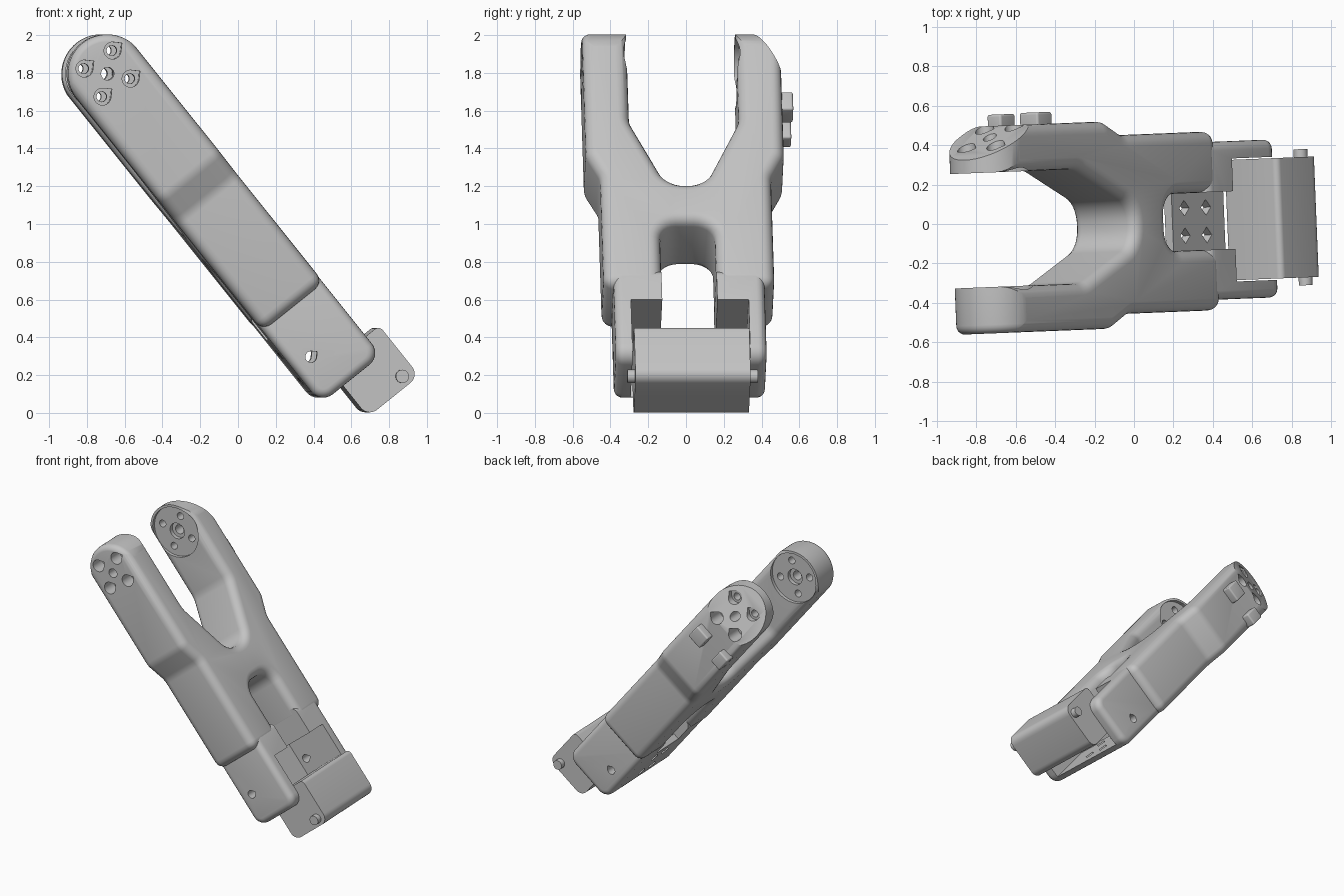
import bpy, bmesh, math
from mathutils import Matrix, Vector

cube = bpy.data.objects.get("Cube")
if cube:
    bpy.data.objects.remove(cube, do_unlink=True)

grey = bpy.data.materials.new("plain_grey")
grey.use_nodes = True
grey.diffuse_color = (0.55, 0.55, 0.55, 1)
grey.node_tree.nodes["Principled BSDF"].inputs["Base Color"].default_value = grey.diffuse_color

# Local frame: x runs down the limb, y across it, z through its thickness
TILT = Matrix.Rotation(math.radians(2.3), 4, 'Z') @ Matrix.Rotation(math.radians(51.3), 4, 'Y')
MID, HALF = 0.567, 0.207
LOW, HIGH = MID - HALF, MID + HALF
TIP = -1.847


def rounded(corners, steps=7):
    """Polygon from (a, b, radius) corners, with arcs at the corners."""
    out = []
    for i, (a, b, r) in enumerate(corners):
        p = Vector((a, b))
        if not r:
            out.append(p)
            continue
        d1 = (Vector(corners[i - 1][:2]) - p).normalized()
        d2 = (Vector(corners[(i + 1) % len(corners)][:2]) - p).normalized()
        half = d1.angle(d2) / 2
        centre = p + (d1 + d2).normalized() * (r / math.sin(half))
        s = p + d1 * (r / math.tan(half)) - centre
        e = p + d2 * (r / math.tan(half)) - centre
        sweep = s.angle(e)
        for k in range(steps + 1):
            t = k / steps
            out.append(centre + (s * math.sin((1 - t) * sweep) + e * math.sin(t * sweep)) / math.sin(sweep))
    return out


def circle(a, b, r, n=28):
    return [Vector((a + r * math.cos(math.tau * k / n), b + r * math.sin(math.tau * k / n))) for k in range(n)]


def teardrop(a, b, r):
    """Circle with its upper side drawn out to a point."""
    arc = [math.radians(135 + 270 * k / 20) for k in range(21)]
    return [Vector((a + r * math.cos(t), b + r * math.sin(t))) for t in arc] + [Vector((a, b + r * 1.41))]


def prism(name, pts, axis, lo, hi, bevel=0):
    """Extrude a profile across the limb (y) or through it (z)."""
    bm = bmesh.new()
    place = (lambda p, h: (p.x, h, p.y)) if axis == 'y' else (lambda p, h: (p.x, p.y, h))
    rings = [[bm.verts.new(place(p, h)) for p in pts] for h in (lo, hi)]
    bm.faces.new(rings[0])
    bm.faces.new(rings[1])
    for i in range(len(pts)):
        j = (i + 1) % len(pts)
        bm.faces.new((rings[0][i], rings[0][j], rings[1][j], rings[1][i]))
    bmesh.ops.recalc_face_normals(bm, faces=bm.faces)
    mesh = bpy.data.meshes.new(name)
    bm.to_mesh(mesh)
    bm.free()
    mesh.materials.append(grey)
    ob = bpy.data.objects.new(name, mesh)
    bpy.context.collection.objects.link(ob)
    if bevel:
        mod = ob.modifiers.new("Bevel", 'BEVEL')
        mod.width, mod.segments = bevel, 5
        mod.limit_method, mod.angle_limit = 'ANGLE', math.radians(40)
        mod.use_clamp_overlap = False
        apply(ob, mod)
    return ob


def box(name, x0, x1, y0, y1, z0, z1, bevel=0):
    pts = [Vector(p) for p in ((x0, y0), (x1, y0), (x1, y1), (x0, y1))]
    return prism(name, pts, 'z', z0, z1, bevel)


def apply(ob, mod):
    bpy.context.view_layer.objects.active = ob
    bpy.ops.object.modifier_apply(modifier=mod.name)


def cut(ob, tool, operation='DIFFERENCE'):
    mod = ob.modifiers.new("Cut", 'BOOLEAN')
    mod.object, mod.operation, mod.solver = tool, operation, 'EXACT'
    apply(ob, mod)
    bpy.data.objects.remove(tool, do_unlink=True)


def finish(ob):
    ob.matrix_world = TILT
    bpy.ops.object.select_all(action='DESELECT')
    ob.select_set(True)
    bpy.context.view_layer.objects.active = ob
    bpy.ops.object.shade_smooth_by_angle(angle=math.radians(32))


# Forked limb body: symmetric outline with the fork above and the slot below
side = [(-2.2, 0.525, 0), (-1.15, 0.525, 0.12), (-1.0, 0.453, 0.12), (-0.265, 0.453, 0),
        (-0.265, 0.145, 0), (-0.69, 0.145, 0.11)]
fork = [(-0.95, 0.10, 0.14), (-1.38, 0.29, 0.15), (-2.2, 0.29, 0)]
mirrored = lambda pts: [(a, -b, r) for a, b, r in reversed(pts)]
outline = side + mirrored(side) + mirrored(fork) + fork
body = prism("forked_limb", rounded(outline), 'z', LOW, HIGH, 0.06)

# Round arm tips with softened outer edges
r = HALF + 0.001
capsule = [Vector((TIP + r * math.cos(t), MID + r * math.sin(t)))
           for t in (math.pi / 2 + math.pi * k / 32 for k in range(33))]
capsule += [Vector((0.2, MID - r)), Vector((0.2, MID + r))]
cut(body, prism("tip_tool", capsule, 'y', -0.526, 0.526, 0.045), 'INTERSECT')

# Sloped outer face on the rear arm tip
wedge = [Vector(p) for p in ((-1.70, 0.546), (-2.3, 0.227), (-2.3, 0.7), (-1.70, 0.7))]
cut(body, prism("wedge_tool", wedge, 'z', 0, 1.2))

# Joint seats on the inner faces, with a central hub recess
cut(body, prism("seat_tool", circle(TIP, MID, 0.19, 40), 'y', -0.315, 0.315))
cut(body, prism("hub_tool", circle(TIP, MID, 0.06), 'y', -0.345, 0.345))

# Screw holes through both arms, with teardrop counterbores outside
cut(body, prism("centre_tool", circle(TIP, MID, 0.034), 'y', -0.7, 0.7))
for k in range(4):
    t = math.radians(39 + 90 * k)
    a, b = TIP + 0.125 * math.cos(t), MID + 0.125 * math.sin(t)
    cut(body, prism("screw_tool", circle(a, b, 0.027, 16), 'y', -0.7, 0.7))
    for lo, hi in ((-0.7, -0.41), (0.40, 0.7)):
        cut(body, prism("bore_tool", teardrop(a, b, 0.045), 'y', lo, hi))
finish(body)

# Lower housing: two cheeks joined by a floor
END = 0.228
profile = rounded([(-0.36, LOW + 0.002, 0), (END, LOW + 0.002, 0.08),
                   (END, HIGH - 0.002, 0.08), (-0.36, HIGH - 0.002, 0)])
housing = prism("lower_housing", profile, 'y', -0.40, 0.40, 0.045)
FLOOR = 0.41
cut(housing, box("slot_tool", -0.5, -0.2, -0.146, 0.146, 0, 1))
cut(housing, box("step_tool", -0.25, 0.0, -0.146, 0.146, FLOOR, 1))
cut(housing, box("pocket_tool", -0.15, 0.5, -0.312, 0.312, FLOOR, 1))
for a in (-0.10, 0.075):
    for b in (-0.07, 0.07):
        cut(housing, prism("diamond_tool", circle(a, b, 0.04, 4), 'z', 0, 0.6))
cut(housing, prism("cheek_tool", teardrop(0.0, 0.475, 0.03), 'y', -0.7, 0.7))
finish(housing)

# Actuator block at the foot, with its axle
block = rounded([(0.10, 0.515, 0.02), (0.44, 0.515, 0.06), (0.44, 0.863, 0.06), (0.10, 0.863, 0.03)])
finish(prism("actuator_block", block, 'y', -0.305, 0.305))
finish(prism("actuator_axle", circle(0.385, 0.79, 0.035), 'y', -0.345, 0.345))

# Cable clip blocks on the outside of the rear arm
finish(box("upper_clip", -1.62, -1.50, 0.50, 0.585, 0.58, 0.70, 0.012))
finish(box("lower_clip", -1.62, -1.50, 0.50, 0.582, 0.37, 0.46, 0.012))
